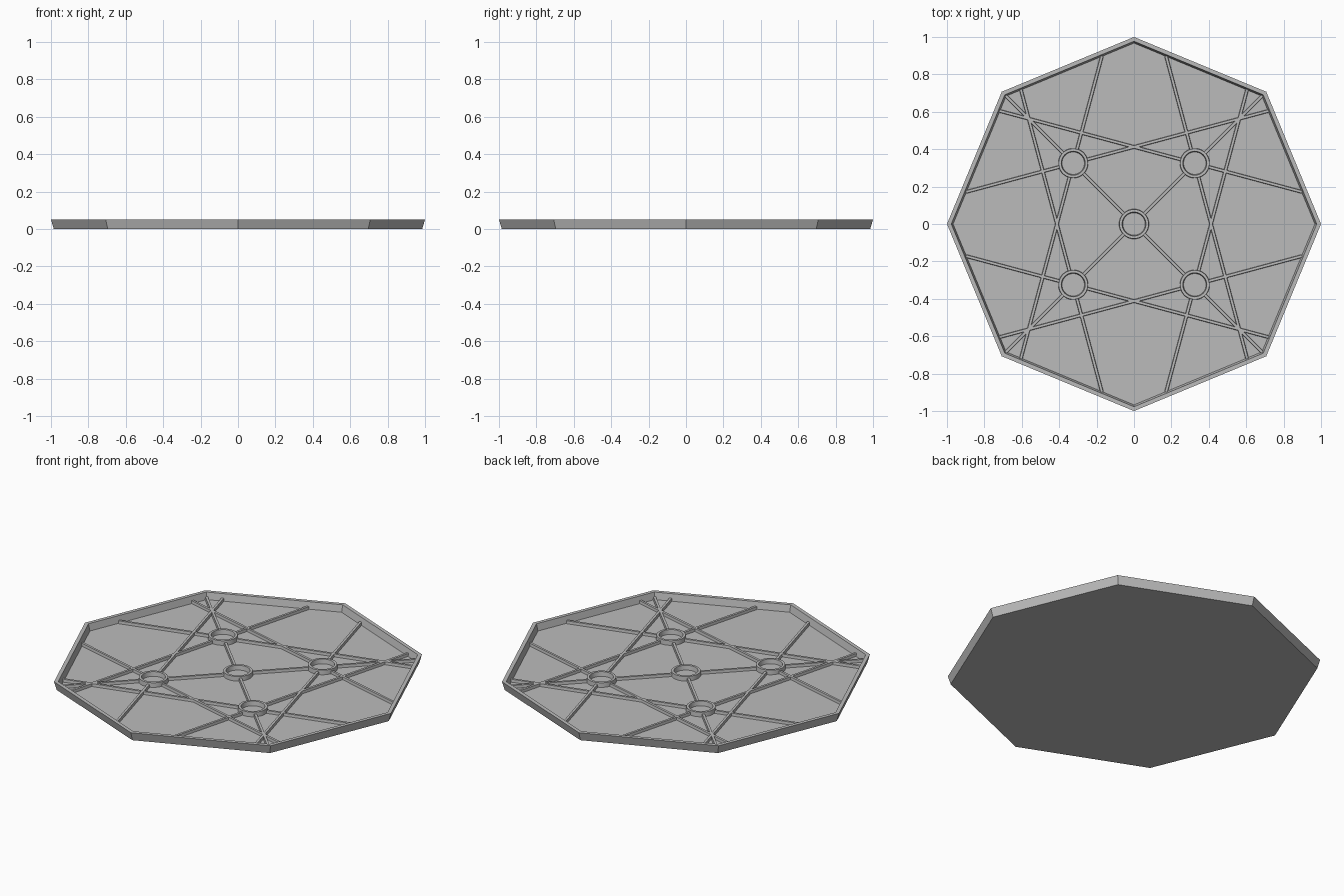
import bpy, bmesh
from math import cos, sin, pi, radians
from mathutils import Vector, Matrix

cube = bpy.data.objects.get("Cube")
if cube:
    bpy.data.objects.remove(cube, do_unlink=True)

grey = bpy.data.materials.new("plain grey")
grey.use_nodes = True
colour = (0.5, 0.5, 0.5, 1)
grey.diffuse_color = colour
grey.node_tree.nodes["Principled BSDF"].inputs["Base Color"].default_value = colour

FLOOR, RIM_TOP = 0.01, 0.05
RING_TOP, RIB_TOP = 0.036, 0.026
INNER = 0.967          # corner radius of the inside wall at the floor
RING_OFFSET = 0.325    # ring position along x and y


def finish(bm, name):
    bmesh.ops.recalc_face_normals(bm, faces=bm.faces)
    mesh = bpy.data.meshes.new(name)
    bm.to_mesh(mesh)
    bm.free()
    mesh.materials.append(grey)
    obj = bpy.data.objects.new(name, mesh)
    bpy.context.collection.objects.link(obj)
    return obj


def loops(bm, profile, sides):
    """Stack of polygon loops, one for each (radius, height), joined by quads."""
    rows = [[bm.verts.new((r * cos(2 * pi * i / sides), r * sin(2 * pi * i / sides), z))
             for i in range(sides)] for r, z in profile]
    for a, b in zip(rows, rows[1:]):
        for i in range(sides):
            j = (i + 1) % sides
            bm.faces.new((a[i], a[j], b[j], b[i]))
    return rows


def distance_to_wall(start, direction):
    """Distance from a point to the inside wall of the octagon."""
    apothem = INNER * cos(pi / 8)
    hits = []
    for k in range(8):
        a = pi / 8 + k * pi / 4
        normal = Vector((cos(a), sin(a)))
        slope = normal.dot(direction)
        if slope > 1e-6:
            hits.append((apothem - normal.dot(start)) / slope)
    return min(hits)


# Octagonal tray with outward leaning walls
bm = bmesh.new()
rows = loops(bm, [(0.985, 0), (1, RIM_TOP), (0.977, RIM_TOP), (INNER, FLOOR)], 8)
bm.faces.new(rows[0])
bm.faces.new(rows[-1])
finish(bm, "tray")

# Raised rings
centres = [Vector((0, 0))]
centres += [Vector((sx * RING_OFFSET, sy * RING_OFFSET)) for sx in (1, -1) for sy in (1, -1)]
for n, c in enumerate(centres):
    bm = bmesh.new()
    loops(bm, [(0.08, FLOOR), (0.078, RING_TOP), (0.064, RING_TOP), (0.06, FLOOR)], 40)
    ring = finish(bm, f"ring_{n + 1}")
    ring.location = (c.x, c.y, 0)
    bpy.context.view_layer.objects.active = ring
    ring.select_set(True)
    bpy.ops.object.shade_smooth_by_angle(angle=radians(30))
    ring.select_set(False)


# Ribs between the rings and the wall
def add_rib(bm, start, angle, near, far):
    half = 0.009
    shape = bmesh.ops.create_cube(bm, size=1)["verts"]
    for v in shape:
        taper = 0.75 if v.co.z > 0 else 1
        v.co = ((near if v.co.x < 0 else far),
                (half if v.co.y > 0 else -half) * taper,
                (RIB_TOP if v.co.z > 0 else FLOOR - 0.002))
    move = Matrix.Translation((start.x, start.y, 0)) @ Matrix.Rotation(angle, 4, "Z")
    bmesh.ops.transform(bm, matrix=move, verts=shape)


bm = bmesh.new()
for c in centres[1:]:
    outward = Vector((c.x, c.y)).normalized()
    diagonal = Vector((1, 0)).angle_signed(outward) * -1
    # Inner diagonal to the centre ring
    add_rib(bm, c, diagonal + pi, 0.07, c.length - 0.07)
    # Outer diagonal and the two crossing lines through the ring
    for turn in (0, 60, -60, 120, -120):
        angle = diagonal + radians(turn)
        reach = distance_to_wall(c, Vector((cos(angle), sin(angle))))
        add_rib(bm, c, angle, 0.07, reach + 0.003)
finish(bm, "ribs")
